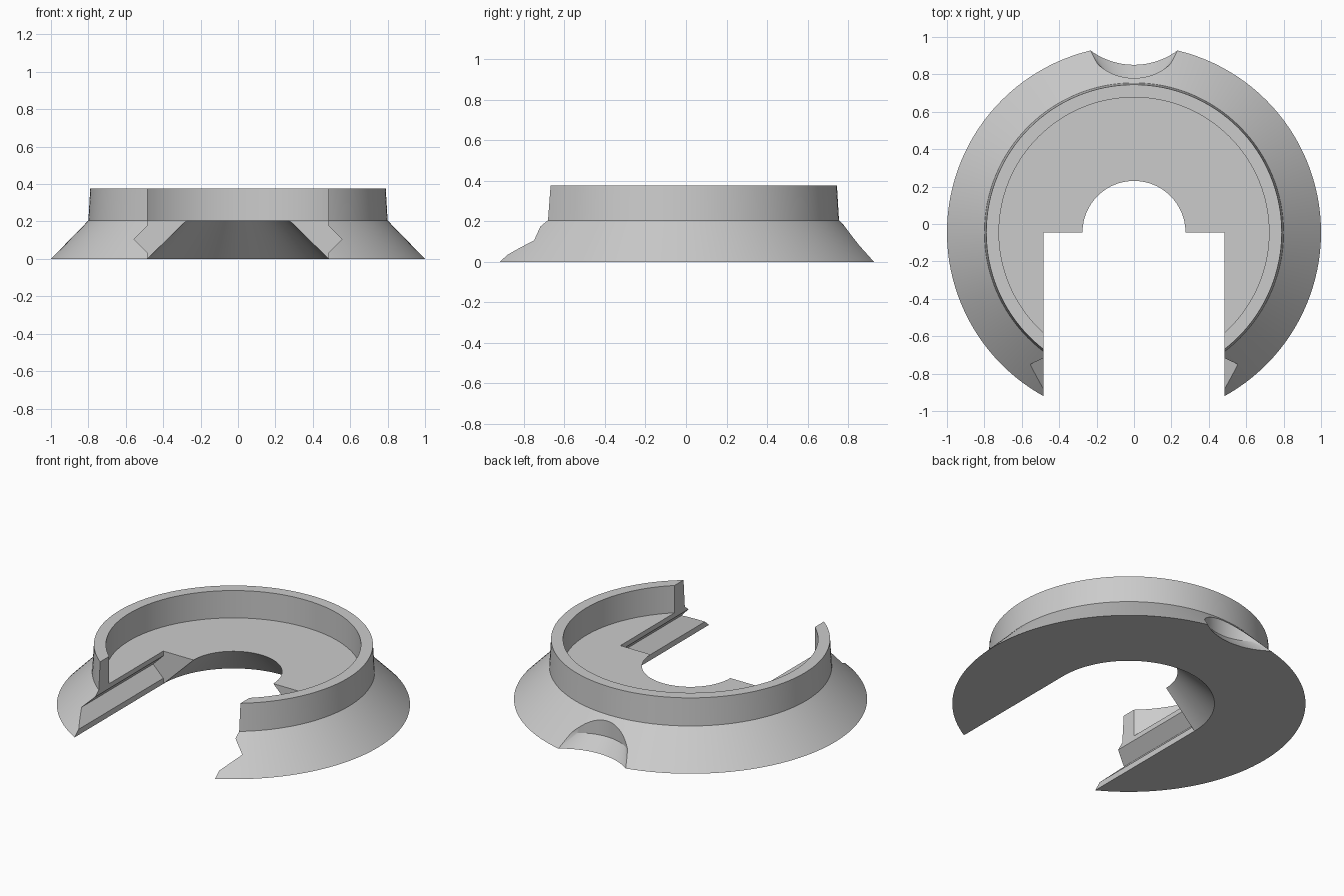
import bpy, bmesh, math

cube = bpy.data.objects.get("Cube")
if cube:
    bpy.data.objects.remove(cube, do_unlink=True)

CY = -0.045      # centre of the round body along y
SEG = 128

grey = bpy.data.materials.new("light_grey")
grey.use_nodes = True
grey.diffuse_color = (0.6, 0.6, 0.6, 1)
grey.node_tree.nodes["Principled BSDF"].inputs["Base Color"].default_value = (0.6, 0.6, 0.6, 1)


def make_object(name, bm):
    bmesh.ops.recalc_face_normals(bm, faces=bm.faces)
    mesh = bpy.data.meshes.new(name)
    bm.to_mesh(mesh)
    bm.free()
    mesh.materials.append(grey)
    obj = bpy.data.objects.new(name, mesh)
    bpy.context.collection.objects.link(obj)
    return obj


def loft(name, rings):
    """Stack of circles (centre_y, radius, z), closed at both ends."""
    bm = bmesh.new()
    loops = []
    for cy, r, z in rings:
        angles = [2 * math.pi * i / SEG for i in range(SEG)]
        loops.append([bm.verts.new((r * math.cos(a), cy + r * math.sin(a), z)) for a in angles])
    for low, high in zip(loops, loops[1:]):
        for i in range(SEG):
            j = (i + 1) % SEG
            bm.faces.new((low[i], low[j], high[j], high[i]))
    bm.faces.new(loops[0])
    bm.faces.new(loops[-1])
    return make_object(name, bm)


def prism(name, half_profile, y0, y1):
    """Mirror a right-hand x,z outline and extrude it along y."""
    outline = half_profile + [(-x, z) for x, z in reversed(half_profile)]
    bm = bmesh.new()
    front = bm.faces.new([bm.verts.new((x, y0, z)) for x, z in outline])
    moved = bmesh.ops.extrude_face_region(bm, geom=[front])["geom"]
    verts = [v for v in moved if isinstance(v, bmesh.types.BMVert)]
    bmesh.ops.translate(bm, verts=verts, vec=(0, y1 - y0, 0))
    return make_object(name, bm)


# Flared base with a raised rim around a recessed floor
body = loft("flared_ring_base", [(CY, r, z) for r, z in (
    (1, 0), (0.8, 0.205), (0.79, 0.376), (0.722, 0.376), (0.722, 0.205))])

# Front slot with a V groove along each side wall
slot = prism("slot_cutter", [(0.485, -0.1), (0.485, 0.035), (0.555, 0.105),
                             (0.485, 0.175), (0.485, 0.5)], -1.2, CY)
# Conical centre opening, wide at the bottom
opening = loft("opening_cutter", [(CY, 0.495, -0.01), (CY, 0.26, 0.22)])
# Rear finger notch: upright wall above a flared lip
notch = loft("notch_cutter", [(1.265, 0.405, -0.01), (1.07, 0.29, 0.08), (1.07, 0.29, 0.4)])

bpy.context.view_layer.objects.active = body
for cutter in (slot, opening, notch):
    cutter.hide_render = True
    mod = body.modifiers.new(cutter.name, 'BOOLEAN')
    mod.operation = 'DIFFERENCE'
    mod.solver = 'EXACT'
    mod.object = cutter
    bpy.ops.object.modifier_apply(modifier=mod.name)
    bpy.data.objects.remove(cutter, do_unlink=True)

# Smooth round walls, crisp edges
bpy.ops.object.select_all(action='DESELECT')
body.select_set(True)
bpy.ops.object.shade_smooth_by_angle(angle=math.radians(25))
